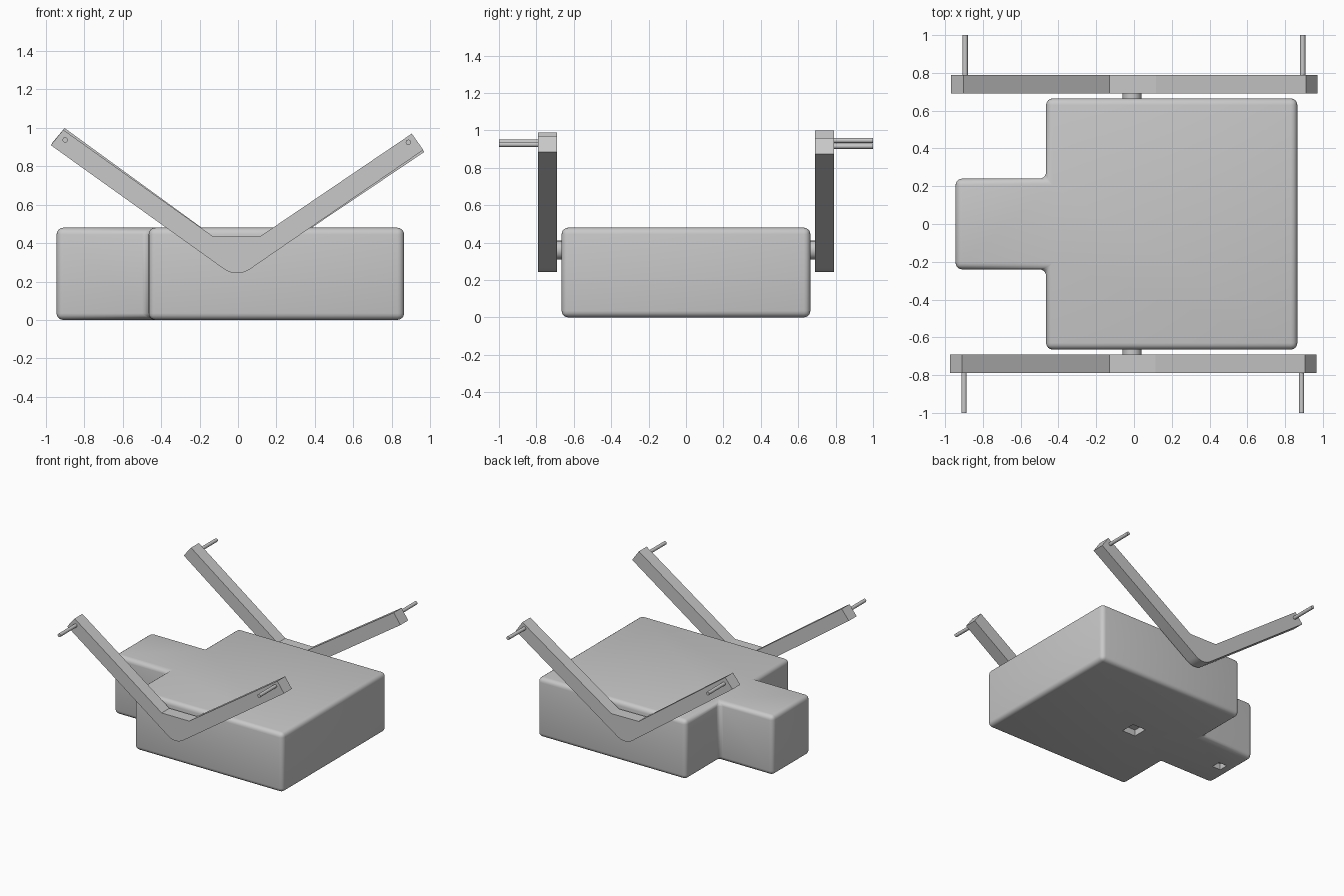
import bpy, bmesh, math
from mathutils import Matrix, Vector

if "Cube" in bpy.data.objects:
    bpy.data.objects.remove(bpy.data.objects["Cube"])

GREY = (0.58, 0.58, 0.58, 1)
grey = bpy.data.materials.new("plain_grey")
grey.use_nodes = True
grey.diffuse_color = GREY
grey.node_tree.nodes["Principled BSDF"].inputs["Base Color"].default_value = GREY


def extrude(name, points, depth, to_3d):
    """Prism from a flat outline; to_3d places (u, v, w) in space."""
    bm = bmesh.new()
    rings = [[bm.verts.new(to_3d(u, v, w)) for u, v in points] for w in depth]
    n = len(points)
    bm.faces.new(rings[0])
    bm.faces.new(rings[1])
    for i in range(n):
        j = (i + 1) % n
        bm.faces.new((rings[0][i], rings[0][j], rings[1][j], rings[1][i]))
    bmesh.ops.recalc_face_normals(bm, faces=bm.faces)
    mesh = bpy.data.meshes.new(name)
    bm.to_mesh(mesh)
    bm.free()
    ob = bpy.data.objects.new(name, mesh)
    mesh.materials.append(grey)
    bpy.context.collection.objects.link(ob)
    return ob


def activate(ob):
    bpy.ops.object.select_all(action="DESELECT")
    ob.select_set(True)
    bpy.context.view_layer.objects.active = ob


def smooth(ob, degrees):
    activate(ob)
    bpy.ops.object.shade_smooth_by_angle(angle=math.radians(degrees))


def rod(name, x, z, y0, y1, radius, sides):
    """Round bar along y."""
    bpy.ops.mesh.primitive_cylinder_add(
        vertices=sides, radius=radius, depth=abs(y1 - y0),
        location=(x, (y0 + y1) / 2, z), rotation=(math.pi / 2, 0, 0))
    ob = bpy.context.object
    ob.name = name
    ob.data.materials.append(grey)
    smooth(ob, 40)


# Rounded T-shaped body
half = [(-0.945, 0.24), (-0.465, 0.24), (-0.465, 0.665), (0.865, 0.665)]
outline = half + [(x, -y) for x, y in reversed(half)]
body = extrude("body", outline, (0, 0.48), lambda u, v, w: (u, v, w))
bevel = body.modifiers.new("rounding", "BEVEL")
bevel.width = 0.035
bevel.segments = 4
activate(body)
bpy.ops.object.modifier_apply(modifier="rounding")

# Square sockets in the underside
for x, side in ((0.0, 0.12), (-0.83, 0.075)):
    bpy.ops.mesh.primitive_cube_add(size=1, location=(x, 0, 0))
    cutter = bpy.context.object
    cutter.name = "socket_cutter"
    cutter.hide_render = True
    cutter.scale = (side, side, 0.1)
    cutter.data.materials.append(grey)
    cut = body.modifiers.new("socket", "BOOLEAN")
    cut.object = cutter
    cut.operation = "DIFFERENCE"
    cut.solver = "EXACT"
    activate(body)
    bpy.ops.object.modifier_apply(modifier="socket")
    bpy.data.objects.remove(cutter)
smooth(body, 40)

# V-shaped arms with a rounded elbow, axles and end pins
PIVOT = Vector((-0.01, 0, 0.36))
elbow = [(-0.005 + 0.117 * math.cos(a), 0.36 + 0.117 * math.sin(a))
         for a in (math.radians(-126 + 71 * i / 8) for i in range(9))]
profile = [(0.965, 0.885), (0.905, 0.97), (0.115, 0.435), (-0.13, 0.435),
           (-0.91, 0.99), (-0.975, 0.91)] + elbow

for place, s, tilt in (("front", -1, 0), ("back", 1, 0.0105)):
    turn = (Matrix.Translation(PIVOT) @ Matrix.Rotation(tilt, 4, "Y")
            @ Matrix.Translation(-PIVOT))
    arm = extrude(place + "_arm", profile, (s * 0.69, s * 0.79),
                  lambda u, v, w: turn @ Vector((u, w, v)))
    smooth(arm, 20)
    rod(place + "_axle", PIVOT.x, PIVOT.z, s * 0.62, s * 0.78, 0.05, 24)
    for side, x, z in (("right", -0.9, 0.937), ("left", 0.887, 0.925)):
        p = turn @ Vector((x, 0, z))
        rod(f"{place}_{side}_pin", p.x, p.z, s * 0.75, s, 0.014, 12)
